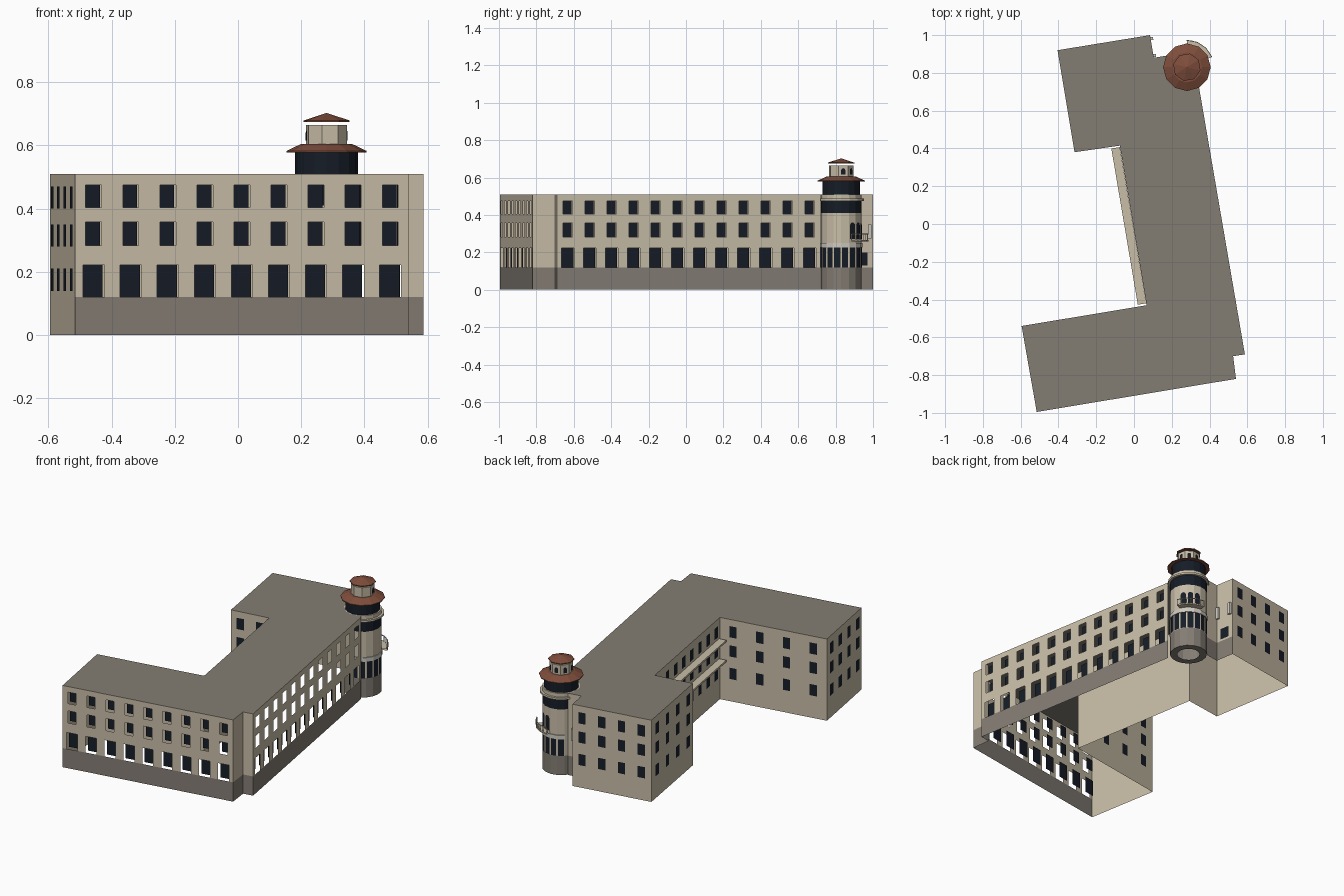
import bpy, bmesh
from math import sin, cos, pi, radians
from mathutils import Vector

if "Cube" in bpy.data.objects:
    bpy.data.objects.remove(bpy.data.objects["Cube"])


def mat(name, c):
    m = bpy.data.materials.new(name)
    m.diffuse_color = (*c, 1)
    m.use_nodes = True
    m.node_tree.nodes["Principled BSDF"].inputs["Base Color"].default_value = m.diffuse_color
    return m


STONE = mat("stone", (0.58, 0.51, 0.39))
BASE = mat("base_stone", (0.23, 0.205, 0.175))
ROOF = mat("flat_roof", (0.23, 0.205, 0.17))
GLASS = mat("dark_glass", (0.008, 0.012, 0.02))
TILE = mat("roof_tile", (0.21, 0.075, 0.045))
WHITE = mat("pale_trim", (0.62, 0.59, 0.53))
H = 0.51


def faces(name, polys, m):
    """Object made from separate polygons, welded together."""
    bm = bmesh.new()
    for p in polys:
        bm.faces.new([bm.verts.new(v) for v in p])
    bmesh.ops.remove_doubles(bm, verts=bm.verts, dist=1e-5)
    me = bpy.data.meshes.new(name)
    bm.to_mesh(me)
    bm.free()
    me.materials.append(m)
    ob = bpy.data.objects.new(name, me)
    bpy.context.collection.objects.link(ob)
    return ob


def wall(name, a, b, cols=0, rows=(), base=False, holes=False):
    """Wall from a to b (outside on the right); windows as holes or applied panes."""
    a, b = Vector((*a, 0)), Vector((*b, 0))
    d = (b - a).normalized()
    n = Vector((d.y, -d.x, 0))
    L = (b - a).length

    def quad(s0, s1, z0, z1, off=0):
        o = a + n * off
        return [o + d * s0 + Vector((0, 0, z0)), o + d * s1 + Vector((0, 0, z0)),
                o + d * s1 + Vector((0, 0, z1)), o + d * s0 + Vector((0, 0, z1))]

    stone, glass = [], []
    z = 0.12 if base else 0
    if base:
        faces(name + "_base", [quad(0, L, 0, z)], BASE)
    for z0, z1, w in rows:
        spans = [((i + .5) * L / cols - w / 2, (i + .5) * L / cols + w / 2) for i in range(cols)]
        glass += [quad(s, e, z0, z1, -0.03 if holes else 0.003) for s, e in spans]
        if holes:
            if z0 > z + 1e-4:
                stone.append(quad(0, L, z, z0))
            edges = [0] + [v for se in spans for v in se] + [L]
            stone += [quad(edges[i], edges[i + 1], z0, z1) for i in range(0, len(edges), 2)]
            z = z1
    stone.append(quad(0, L, z, H))
    faces(name, stone, STONE)
    if glass:
        faces(name + "_windows", glass, GLASS)


# Footprint corners, counter-clockwise
SW, SE = (-.515, -.995), (.54, -.82)
NOTCH, E0, E1 = (.525, -.70), (.587, -.69), (.345, .72)
N0, N1, NE, NW = (.19, .894), (.105, .88), (.085, 1.0), (-.405, .92)
C0, C1, C2, W1 = (-.315, .38), (-.075, .415), (.067, -.43), (-.595, -.54)
TALL = [(.12, .222, .068), (.283, .358, .051), (.404, .475, .051)]
PLAIN = [(.14, .21, .045), (.28, .35, .045), (.40, .47, .045)]

wall("front_wall", SW, SE, 9, TALL, True, True)
wall("corner_return", SE, NOTCH, base=True)
wall("corner_step", NOTCH, E0, base=True)
wall("east_wall", E0, E1, 12, TALL, True, True)
wall("tower_link_wall", N0, N1, base=True)
wall("north_return_wall", N1, NE, 1, [(.13, .20, .06)], True)
wall("north_wall", NE, NW, 4, PLAIN)
wall("north_wing_west_wall", NW, C0, 4, PLAIN)
wall("north_wing_court_wall", C0, C1, 2, PLAIN)
wall("court_wall", C1, C2, 8, PLAIN)
wall("south_wing_court_wall", C2, W1, 4, PLAIN)
wall("south_wing_west_wall", W1, SW, 4, PLAIN)
TC = Vector((.28, .83, 0))
outline = [SW, SE, NOTCH, E0, E1, (TC.x, TC.y), N0, N1, NE, NW, C0, C1, C2, W1]
faces("main_roof", [[(x, y, H) for x, y in outline]], ROOF)


def prism(name, pts, z0, z1, m):
    lo = [(x, y, z0) for x, y in pts]
    hi = [(x, y, z1) for x, y in pts]
    k = len(pts)
    return faces(name, [lo[::-1], hi] + [[lo[i], lo[(i + 1) % k], hi[(i + 1) % k], hi[i]] for i in range(k)], m)


# Courtyard galleries
for i, z in enumerate((.245, .37)):
    prism(f"gallery_{i}", [(-.12, .40), (-.075, .407), (.065, -.42), (.02, -.427)], z, z + .012, STONE)


def pt(r, ang, z):
    return TC + Vector((r * cos(ang), r * sin(ang), z))


def lathe(name, prof, sides, m, phase=0.0, a0=0, a1=None):
    """Spin (radius, z) profile round the tower axis, flat faceted."""
    polys = []
    for i in range(a0, sides if a1 is None else a1):
        s, e = phase + 2 * pi * i / sides, phase + 2 * pi * (i + 1) / sides
        for (r0, z0), (r1, z1) in zip(prof, prof[1:]):
            q = [pt(r0, s, z0), pt(r0, e, z0), pt(r1, e, z1), pt(r1, s, z1)]
            if r1 == 0:
                q = q[:3]
            elif r0 == 0:
                q = q[1:]
            polys.append(q)
    return faces(name, polys, m)


def facet_panes(name, r, sides, angles, z0, z1, w, arch=False):
    polys = []
    for a in angles:
        c = pt(r * cos(pi / sides) + .003, a, 0)
        t = Vector((-sin(a), cos(a), 0)) * (w / 2)
        up = Vector((0, 0, 1))
        p = [c - t + up * z0, c + t + up * z0]
        if arch:
            zs = z1 - w / 2
            p += [c + t * cos(k * pi / 6) + up * (zs + w / 2 * sin(k * pi / 6)) for k in range(7)]
        else:
            p += [c + t + up * z1, c - t + up * z1]
        polys.append(p)
    faces(name, polys, GLASS)


# Corner tower
N = 16
lathe("tower_base", [(.065, 0), (.108, 0), (.108, .12)], N, BASE)
lathe("tower_body", [(.108, .12), (.108, .41)], N, STONE)
lathe("tower_window_band", [(.108, .41), (.108, .475)], N, GLASS)
lathe("tower_cornice", [(.108, .475), (.122, .475), (.122, .487), (.108, .487), (.108, H), (0, H)], N, STONE)
lathe("tower_upper_drum", [(.10, H), (.10, .58)], N, GLASS)
lathe("tower_lower_roof", [(.10, .58), (.126, .578), (.126, .583), (.08, .605), (0, .605)], 12, TILE)
lathe("tower_lantern", [(.067, .605), (.067, .665), (0, .665)], 8, STONE, radians(9.5 - 22.5))
lathe("tower_top_roof", [(0, .674), (.074, .674), (.074, .679), (0, .703)], 8, TILE, radians(9.5 - 22.5))
mid = [radians(11.25 + 22.5 * k) for k in range(-4, 6)]
facet_panes("tower_ground_windows", .108, N, mid, .12, .225, .033)
facet_panes("tower_arched_windows", .108, N, mid[5:8], .27, .36, .032, True)
facet_panes("lantern_windows", .067, 8, [radians(9.5 + 45 * k) for k in range(5)], .615, .65, .022, True)
lathe("tower_string_course", [(.108, .225), (.113, .225), (.113, .25), (.108, .25)], N, WHITE, 0, -4, 6)

# Tower balcony with thin rail
lathe("balcony_slab", [(.10, .258), (.145, .258), (.145, .266), (.10, .266)], N, STONE, 0, 1, 4)
lathe("balcony_rail", [(.141, .296), (.145, .296), (.145, .30), (.141, .30), (.141, .296)], N, WHITE, 0, 1, 4)
for i in range(7):
    p = pt(.142, radians(22.5 + i * 11.25), 0)
    s = .002
    prism(f"balcony_post_{i}", [(p.x - s, p.y - s), (p.x + s, p.y - s), (p.x + s, p.y + s), (p.x - s, p.y + s)],
          .266, .298, WHITE)

# Pale window frames on the north return
for i, f in enumerate((.1, .85)):
    p = Vector(N1).lerp(Vector(NE), f)
    prism(f"return_frame_{i}", [(p.x, p.y - .009), (p.x + .015, p.y - .009), (p.x + .012, p.y + .009),
                                (p.x - .003, p.y + .009)], .275, .35, WHITE)
